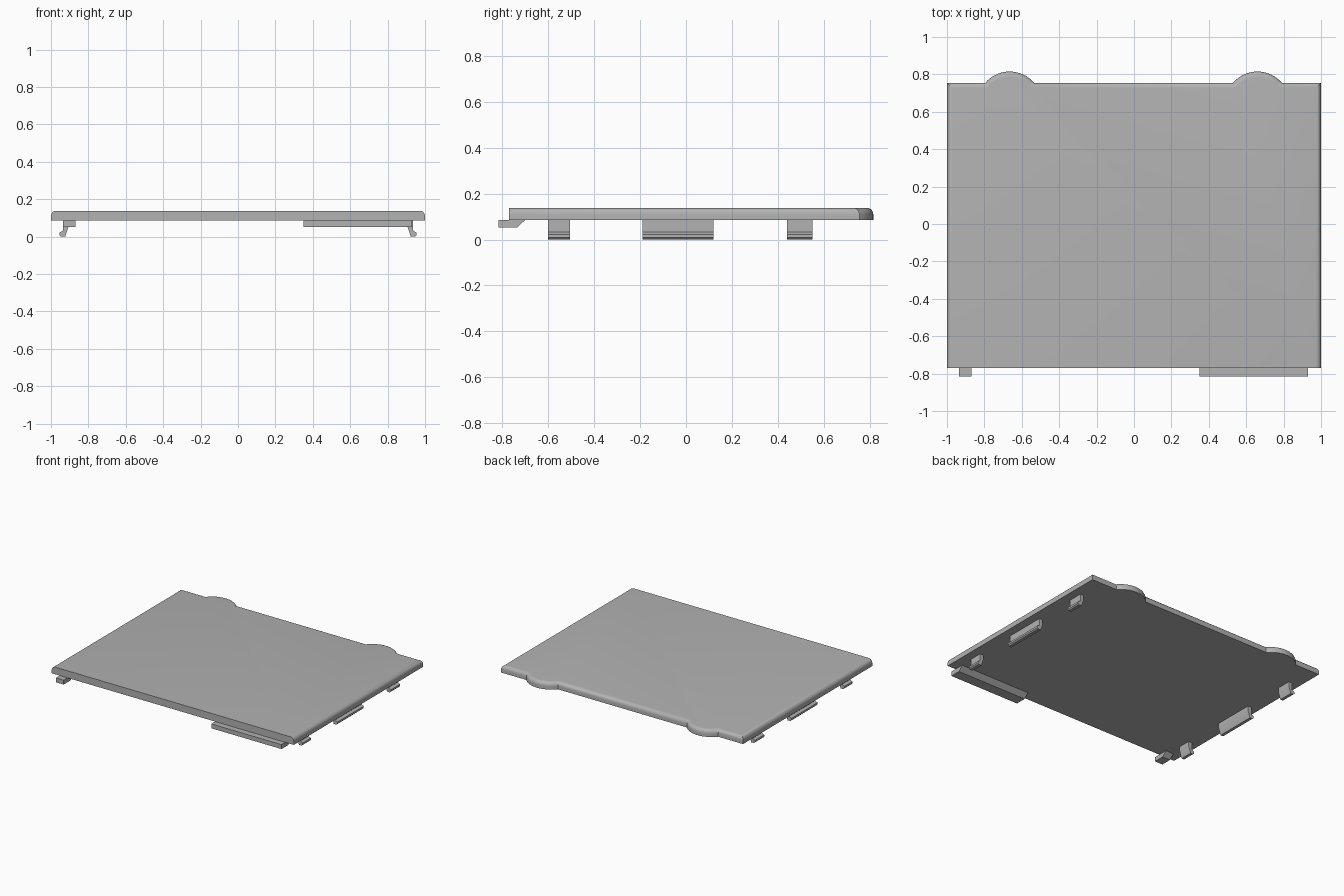
import bpy, bmesh, math
from mathutils import Vector

if "Cube" in bpy.data.objects:
    bpy.data.objects.remove(bpy.data.objects["Cube"], do_unlink=True)

grey = bpy.data.materials.new("light_grey_plastic")
grey.use_nodes = True
colour = (0.445, 0.445, 0.445, 1)
grey.diffuse_color = colour
grey.node_tree.nodes["Principled BSDF"].inputs["Base Color"].default_value = colour

BOTTOM, TOP = 0.085, 0.138
FRONT, BACK = -0.77, 0.755


def extrude(name, points, offset, rounded=None):
    """Extrude a closed 3D outline by offset; rounded picks edges to bevel."""
    bm = bmesh.new()
    face = bm.faces.new([bm.verts.new(p) for p in points])
    result = bmesh.ops.extrude_face_region(bm, geom=[face])
    moved = [v for v in result["geom"] if isinstance(v, bmesh.types.BMVert)]
    bmesh.ops.translate(bm, vec=Vector(offset), verts=moved)
    bmesh.ops.recalc_face_normals(bm, faces=bm.faces)
    if rounded:
        edges = [e for e in bm.edges if rounded(e)]
        bmesh.ops.bevel(bm, geom=edges, offset=0.028, segments=5,
                        profile=0.5, affect='EDGES')
    mesh = bpy.data.meshes.new(name)
    bm.to_mesh(mesh)
    bm.free()
    obj = bpy.data.objects.new(name, mesh)
    bpy.context.collection.objects.link(obj)
    mesh.materials.append(grey)
    bpy.ops.object.select_all(action='DESELECT')
    obj.select_set(True)
    bpy.context.view_layer.objects.active = obj
    bpy.ops.object.shade_smooth_by_angle(angle=math.radians(35))
    return obj


# Cover plate with two rounded finger tabs along the back edge
radius, centre_y = 0.171, 0.644
half_angle = math.acos((BACK - centre_y) / radius)
outline = [(-1, FRONT), (1, FRONT), (1, BACK)]
for centre_x in (0.66, -0.665):
    for i in range(17):
        a = half_angle * (1 - i / 8)
        outline.append((centre_x + radius * math.sin(a),
                        centre_y + radius * math.cos(a)))
outline.append((-1, BACK))


def top_rim(edge):
    on_top = all(v.co.z > TOP - 0.001 for v in edge.verts)
    on_front = all(v.co.y < FRONT + 0.001 for v in edge.verts)
    return on_top and not on_front


extrude("cover_plate", [(x, y, BOTTOM) for x, y in outline],
        (0, 0, TOP - BOTTOM), top_rim)

# Snap clips with hooked feet under both side edges
clip_profile = [(0.936, BOTTOM), (0.936, 0.032), (0.955, 0.022), (0.955, 0.008),
                (0.946, 0), (0.924, 0), (0.907, 0.05), (0.907, BOTTOM)]
clips = {"front": (-0.60, -0.505), "middle": (-0.19, 0.12), "back": (0.44, 0.55)}
for side, sign in (("left", 1), ("right", -1)):
    for place, (y0, y1) in clips.items():
        extrude(f"{side}_{place}_clip",
                [(sign * x, y0, z) for x, z in clip_profile], (0, y1 - y0, 0))

# Locating tabs reaching out under the front edge
tab_profile = [(-0.815, BOTTOM), (-0.815, 0.052), (-0.735, 0.052), (-0.70, BOTTOM)]
for name, x0, x1 in (("left_front_tab", 0.35, 0.93),
                     ("right_front_tab", -0.935, -0.87)):
    extrude(name, [(x0, y, z) for y, z in tab_profile], (x1 - x0, 0, 0))
